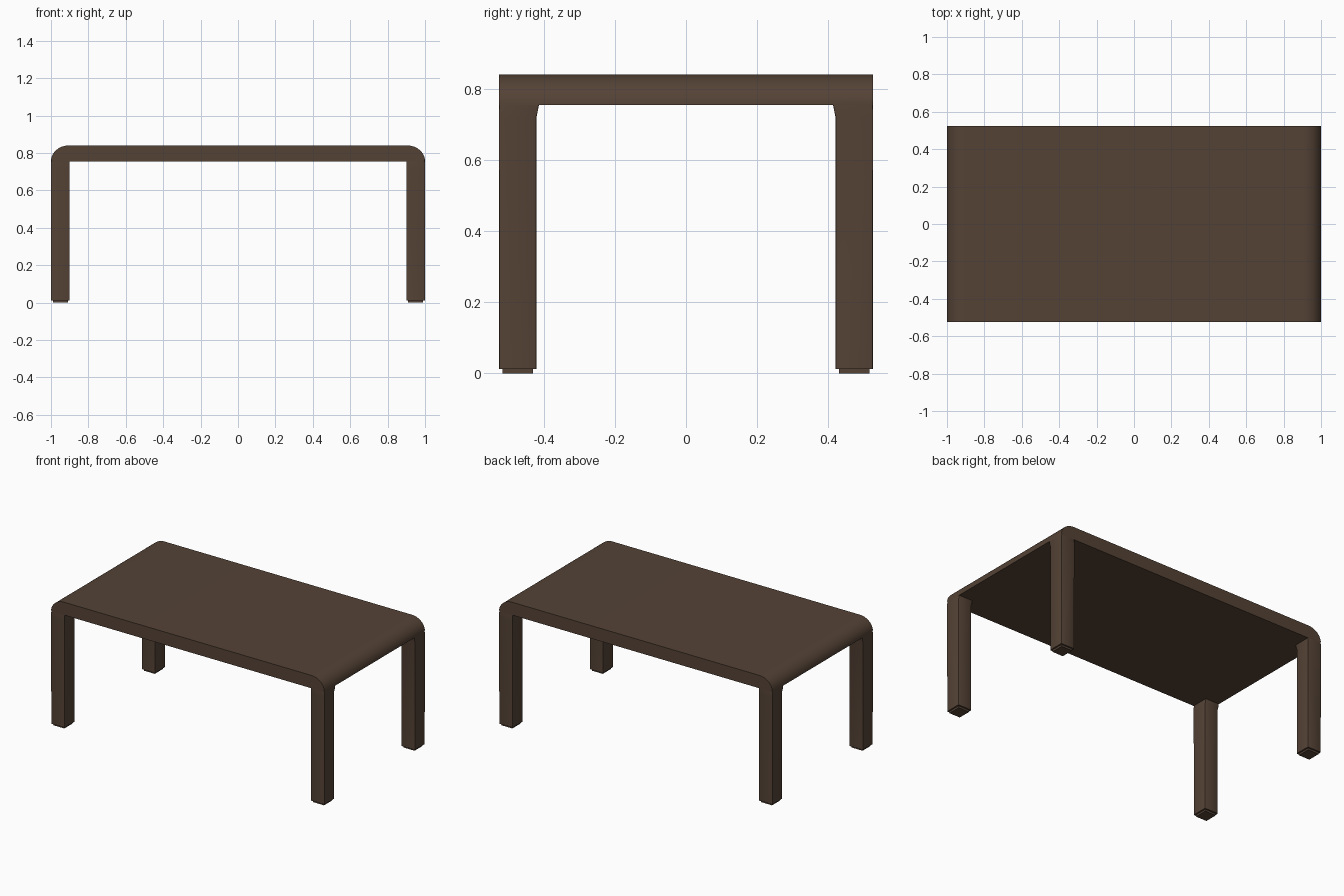
import bpy, bmesh, math

if "Cube" in bpy.data.objects:
    bpy.data.objects.remove(bpy.data.objects["Cube"])

wood = bpy.data.materials.new("dark brown wood")
wood.diffuse_color = (0.089, 0.055, 0.036, 1)
wood.use_nodes = True
wood.node_tree.nodes["Principled BSDF"].inputs["Base Color"].default_value = wood.diffuse_color

HX, HY, H = 1.0, 0.525, 0.84      # half length, half width, height
UNDER = 0.755                     # underside of the top
SOFT = 0.005                      # small edge rounding


def finish(bm, name):
    bmesh.ops.recalc_face_normals(bm, faces=bm.faces[:])
    me = bpy.data.meshes.new(name)
    bm.to_mesh(me)
    bm.free()
    me.materials.append(wood)
    ob = bpy.data.objects.new(name, me)
    bpy.context.collection.objects.link(ob)
    bpy.ops.object.select_all(action='DESELECT')
    ob.select_set(True)
    bpy.context.view_layer.objects.active = ob
    bpy.ops.object.shade_smooth_by_angle(angle=math.radians(35))
    return ob


def loft(bm, rings):
    loops = [[bm.verts.new(p) for p in ring] for ring in rings]
    n = len(loops[0])
    for a, b in zip(loops, loops[1:]):
        for i in range(n):
            j = (i + 1) % n
            bm.faces.new((a[i], a[j], b[j], b[i]))
    bm.faces.new(loops[0][::-1])
    bm.faces.new(loops[-1])


# Table top: profile with two rounded upper ends, extruded along y
RX, RZ, STEPS = 0.095, H - UNDER, 12
arc = [(HX - RX + RX * math.cos(t), H - RZ + RZ * math.sin(t))
       for t in (math.pi / 2 * i / STEPS for i in range(STEPS + 1))]
profile = arc + [(-x, z) for x, z in reversed(arc)]
bm = bmesh.new()
loft(bm, [[(x, y, z) for x, z in profile] for y in (-HY, HY)])
rim = [e for e in bm.edges
       if abs(e.verts[0].co.y - e.verts[1].co.y) < 1e-6
       and max(v.co.z for v in e.verts) > UNDER + 1e-4]
bmesh.ops.bevel(bm, geom=rim, offset=SOFT, segments=2, profile=0.5, affect='EDGES')
finish(bm, "table_top")

# Legs flare slightly inward where they meet the top; each has a thin foot pad
LEVELS = [(0.012, 0.42), (0.72, 0.42), (0.738, 0.4165), (UNDER, 0.413)]
for sx, side in ((-1, "left"), (1, "right")):
    for sy, end in ((-1, "front"), (1, "back")):
        bm = bmesh.new()
        loft(bm, [[(sx * 0.90, sy * y, z), (sx * HX, sy * y, z),
                   (sx * HX, sy * HY, z), (sx * 0.90, sy * HY, z)] for z, y in LEVELS])
        upright = [e for e in bm.edges if abs(e.verts[0].co.z - e.verts[1].co.z) > 1e-4]
        bmesh.ops.bevel(bm, geom=upright, offset=SOFT, segments=2, profile=0.5, affect='EDGES')
        finish(bm, f"{end}_{side}_leg")

        bm = bmesh.new()
        loft(bm, [[(sx * 0.91, sy * 0.43, z), (sx * 0.99, sy * 0.43, z),
                   (sx * 0.99, sy * 0.515, z), (sx * 0.91, sy * 0.515, z)] for z in (0.0, 0.012)])
        finish(bm, f"{end}_{side}_foot_pad")
